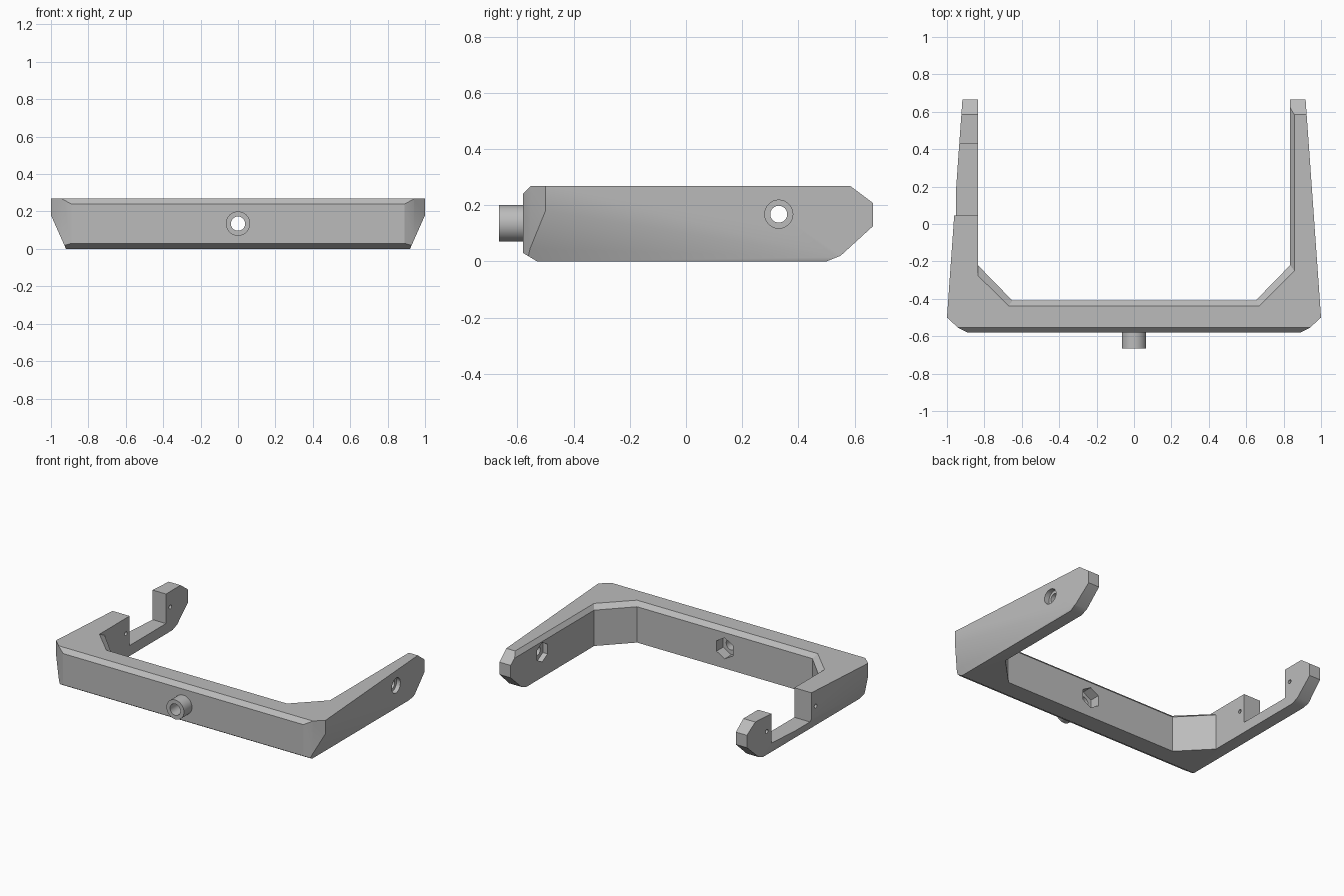
import bpy, bmesh, math
from mathutils import Vector

if "Cube" in bpy.data.objects:
    bpy.data.objects.remove(bpy.data.objects["Cube"])

grey = bpy.data.materials.new("light_grey")
grey.diffuse_color = (0.5, 0.5, 0.5, 1)
grey.use_nodes = True
grey.node_tree.nodes["Principled BSDF"].inputs["Base Color"].default_value = grey.diffuse_color


def loft(name, rings):
    """Closed solid through matching rings of points."""
    bm = bmesh.new()
    vs = [[bm.verts.new(p) for p in r] for r in rings]
    n = len(vs[0])
    bm.faces.new(vs[0])
    bm.faces.new(vs[-1])
    for a, b in zip(vs, vs[1:]):
        for i in range(n):
            j = (i + 1) % n
            bm.faces.new((a[i], a[j], b[j], b[i]))
    bmesh.ops.recalc_face_normals(bm, faces=bm.faces)
    me = bpy.data.meshes.new(name)
    bm.to_mesh(me)
    bm.free()
    ob = bpy.data.objects.new(name, me)
    bpy.context.collection.objects.link(ob)
    me.materials.append(grey)
    return ob


def prism(name, axis, pts, lo, hi):
    """Extrude a 2D profile along an axis (the other two axes in order)."""
    def place(p, t):
        c = list(p)
        c.insert("xyz".index(axis), t)
        return Vector(c)
    return loft(name, [[place(p, t) for p in pts] for t in (lo, hi)])


def circle(cx, cy, r, n=48, turn=0.0):
    return [(cx + r * math.cos(turn + math.tau * i / n),
             cy + r * math.sin(turn + math.tau * i / n)) for i in range(n)]


def combine(ob, tool, op):
    m = ob.modifiers.new(op, 'BOOLEAN')
    m.operation, m.object, m.solver = op, tool, 'EXACT'
    bpy.context.view_layer.objects.active = ob
    bpy.ops.object.modifier_apply(modifier=m.name)
    bpy.data.objects.remove(tool)


# Outer outline seen from above
half = [(0.89, -0.58), (0.94, -0.555), (1.0, -0.5), (0.915, 0.7)]
frame = prism("frame", 'z', half + [(-x, y) for x, y in reversed(half)], -0.05, 0.32)

# Side silhouette with chamfered front and pointed arm ends
side = [(-0.58, 0.03), (-0.58, 0.24), (-0.553, 0.268), (0.585, 0.268), (0.665, 0.208),
        (0.665, 0.125), (0.55, 0.02), (0.5, 0), (-0.53, 0)]
combine(frame, prism("side_shape", 'x', side, -1.2, 1.2), 'INTERSECT')

# Sloped undersides of both flanks
for s in (1, -1):
    tri = [(s * 0.8756, -0.1), (s * 1.2, -0.1), (s * 1.2, 0.63)]
    combine(frame, prism("flank_cutter", 'y', tri, -1, 1), 'DIFFERENCE')

# Inner opening, flared at the top except along the left arm
low = [(0.835, 0.8), (0.835, -0.22), (0.65, -0.41), (-0.65, -0.41), (-0.835, -0.22), (-0.835, 0.8)]
top = [(0.857, 0.8), (0.857, -0.25), (0.67, -0.438), (-0.67, -0.438), (-0.835, -0.275), (-0.835, 0.8)]
over = [(2 * b[0] - a[0], 2 * b[1] - a[1]) for a, b in zip(low, top)]
rings = [[(x, y, z) for x, y in pts]
         for pts, z in ((low, -0.1), (low, 0.24), (top, 0.268), (over, 0.296))]
combine(frame, loft("opening_cutter", rings), 'DIFFERENCE')

# Notch in the left arm
notch = [(-1.2, 0.045), (-0.7, 0.045), (-0.7, 0.43), (-1.2, 0.43)]
combine(frame, prism("notch_cutter", 'z', notch, 0.07, 0.5), 'DIFFERENCE')

# Front tube
combine(frame, prism("front_tube", 'y', circle(0, 0.135, 0.065), -0.665, -0.56), 'UNION')

# Bores, counterbore, hexagonal nut pockets and small pin holes
cuts = [('y', circle(0, 0.135, 0.038), -0.8, -0.3),
        ('y', circle(0, 0.135, 0.07, 6, math.pi / 2), -0.48, -0.3),
        ('x', circle(0.33, 0.168, 0.03), 0.7, 1.1),
        ('x', circle(0.33, 0.168, 0.05), 0.91, 1.1),
        ('x', circle(0.33, 0.168, 0.065, 6, math.pi / 2), 0.7, 0.87),
        ('x', circle(0.475, 0.165, 0.013, 16), -1.1, -0.7),
        ('x', circle(0.005, 0.165, 0.013, 16), -1.1, -0.7)]
for axis, pts, lo, hi in cuts:
    combine(frame, prism("hole_cutter", axis, pts, lo, hi), 'DIFFERENCE')

# Smooth curved walls, keep edges sharp
bpy.ops.object.select_all(action='DESELECT')
frame.select_set(True)
bpy.context.view_layer.objects.active = frame
bpy.ops.object.shade_smooth_by_angle(angle=math.radians(25))
